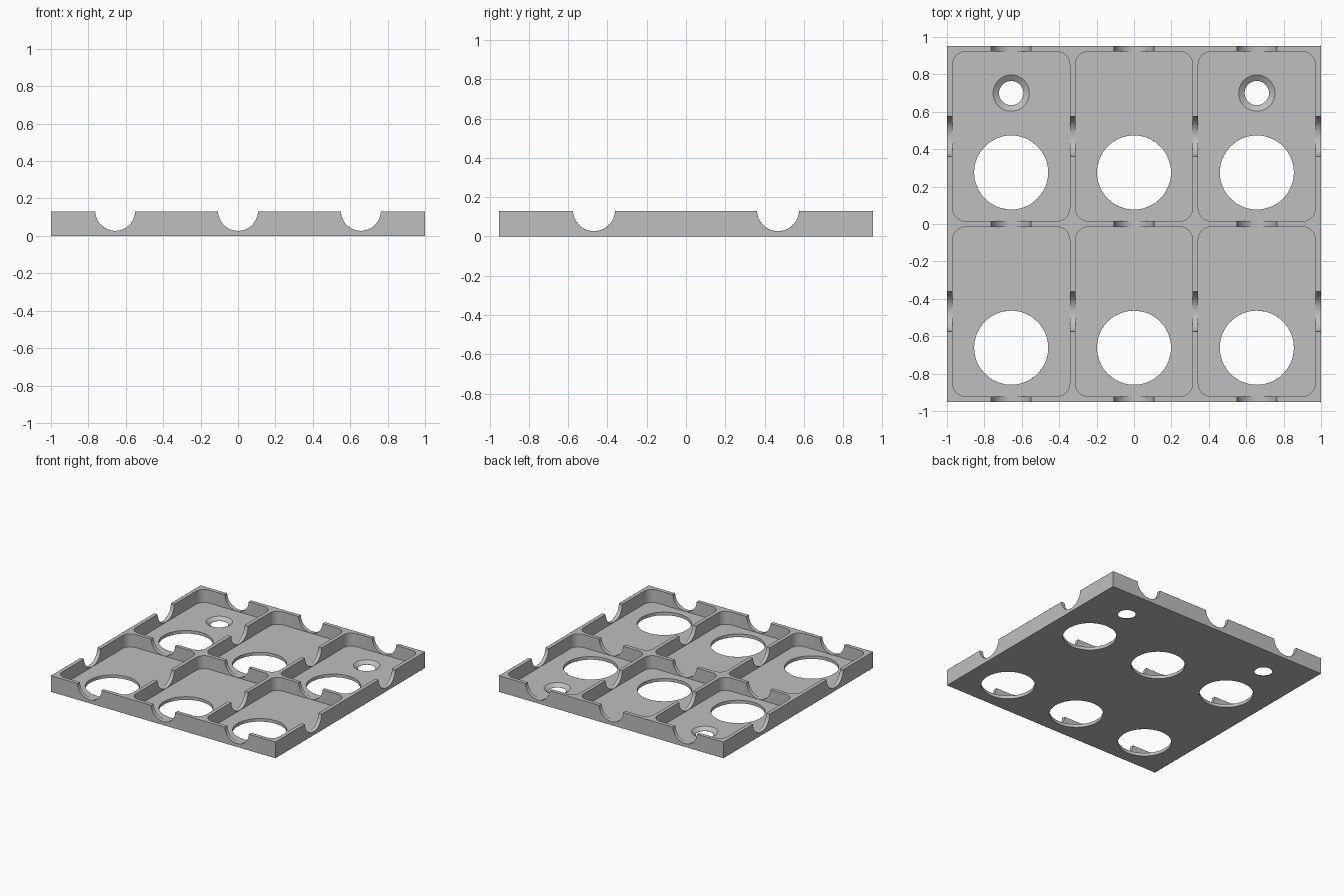
import bpy, bmesh, math
from mathutils import Matrix, Vector

if "Cube" in bpy.data.objects:
    bpy.data.objects.remove(bpy.data.objects["Cube"])

W, D, H = 2.0, 1.904, 0.13      # overall size
WALL, FLOOR = 0.03, 0.025       # wall and floor thickness
PX, PY = (W - WALL) / 3, (D - WALL) / 2   # cell pitch
COLS = (-PX, 0, PX)
ROWS = (-PY / 2, PY / 2)

grey = bpy.data.materials.new("light_grey")
grey.diffuse_color = (0.52, 0.52, 0.52, 1)
grey.use_nodes = True
grey.node_tree.nodes["Principled BSDF"].inputs["Base Color"].default_value = grey.diffuse_color


def make(name, bm):
    bmesh.ops.recalc_face_normals(bm, faces=bm.faces)
    mesh = bpy.data.meshes.new(name)
    bm.to_mesh(mesh)
    bm.free()
    mesh.materials.append(grey)
    ob = bpy.data.objects.new(name, mesh)
    bpy.context.collection.objects.link(ob)
    return ob


def cone(name, loc, r1, r2, depth, axis='Z', seg=64):
    bm = bmesh.new()
    rot = {'Z': Matrix(), 'X': Matrix.Rotation(math.pi / 2, 4, 'Y'),
           'Y': Matrix.Rotation(math.pi / 2, 4, 'X')}[axis]
    bmesh.ops.create_cone(bm, cap_ends=True, segments=seg, radius1=r1, radius2=r2,
                          depth=depth, matrix=Matrix.Translation(loc) @ rot)
    return make(name, bm)


def rounded_pocket(name, cx, cy, w, d, r, z0, z1, n=8):
    bm = bmesh.new()
    ring = []
    for k, (sx, sy) in enumerate(((1, 1), (-1, 1), (-1, -1), (1, -1))):
        for i in range(n + 1):
            a = math.pi / 2 * (k + i / n)
            ring.append(bm.verts.new((cx + sx * (w / 2 - r) + r * math.cos(a),
                                      cy + sy * (d / 2 - r) + r * math.sin(a), z0)))
    face = bm.faces.new(ring)
    ext = bmesh.ops.extrude_face_region(bm, geom=[face])
    bmesh.ops.translate(bm, vec=Vector((0, 0, z1 - z0)),
                        verts=[v for v in ext['geom'] if isinstance(v, bmesh.types.BMVert)])
    return make(name, bm)


# solid tray block
bm = bmesh.new()
bmesh.ops.create_cube(bm, size=1, matrix=Matrix.Translation((0, 0, H / 2))
                      @ Matrix.Diagonal((W, D, H, 1)))
tray = make("tray", bm)

cutters = []
for x in COLS:
    for y in ROWS:
        # rounded compartment and its large floor hole
        cutters.append(rounded_pocket("pocket_cutter", x, y, PX - WALL, PY - WALL,
                                      0.07, FLOOR, H + 0.1))
        cutters.append(cone("hole_cutter", (x, y - 0.193, 0), 0.198, 0.198, 0.2))
    # finger notches through front, middle and back walls
    cutters.append(cone("notch_cutter", (x, 0, 0.134), 0.107, 0.107, 3, 'Y'))
for y in ROWS:
    # finger notches through side walls and dividers
    cutters.append(cone("notch_cutter", (0, y, 0.134), 0.107, 0.107, 3, 'X'))
for x in (-PX, PX):
    # countersunk screw holes
    cutters.append(cone("screw_cutter", (x, 0.70, 0), 0.065, 0.065, 0.1))
    cutters.append(cone("countersink_cutter", (x, 0.70, 0.02), 0.065, 0.115, 0.036))

for c in cutters:
    c.hide_render = True
    mod = tray.modifiers.new(c.name, 'BOOLEAN')
    mod.operation = 'DIFFERENCE'
    mod.solver = 'EXACT'
    mod.object = c

# bake the cuts and drop the cutters
bpy.context.view_layer.update()
dg = bpy.context.evaluated_depsgraph_get()
mesh = bpy.data.meshes.new_from_object(tray.evaluated_get(dg))
tray.modifiers.clear()
tray.data = mesh
mesh.name = "tray"
for c in cutters:
    bpy.data.objects.remove(c)

# smooth curved walls, keep edges sharp
bpy.ops.object.select_all(action='DESELECT')
tray.select_set(True)
bpy.context.view_layer.objects.active = tray
bpy.ops.object.shade_smooth_by_angle(angle=math.radians(25))
